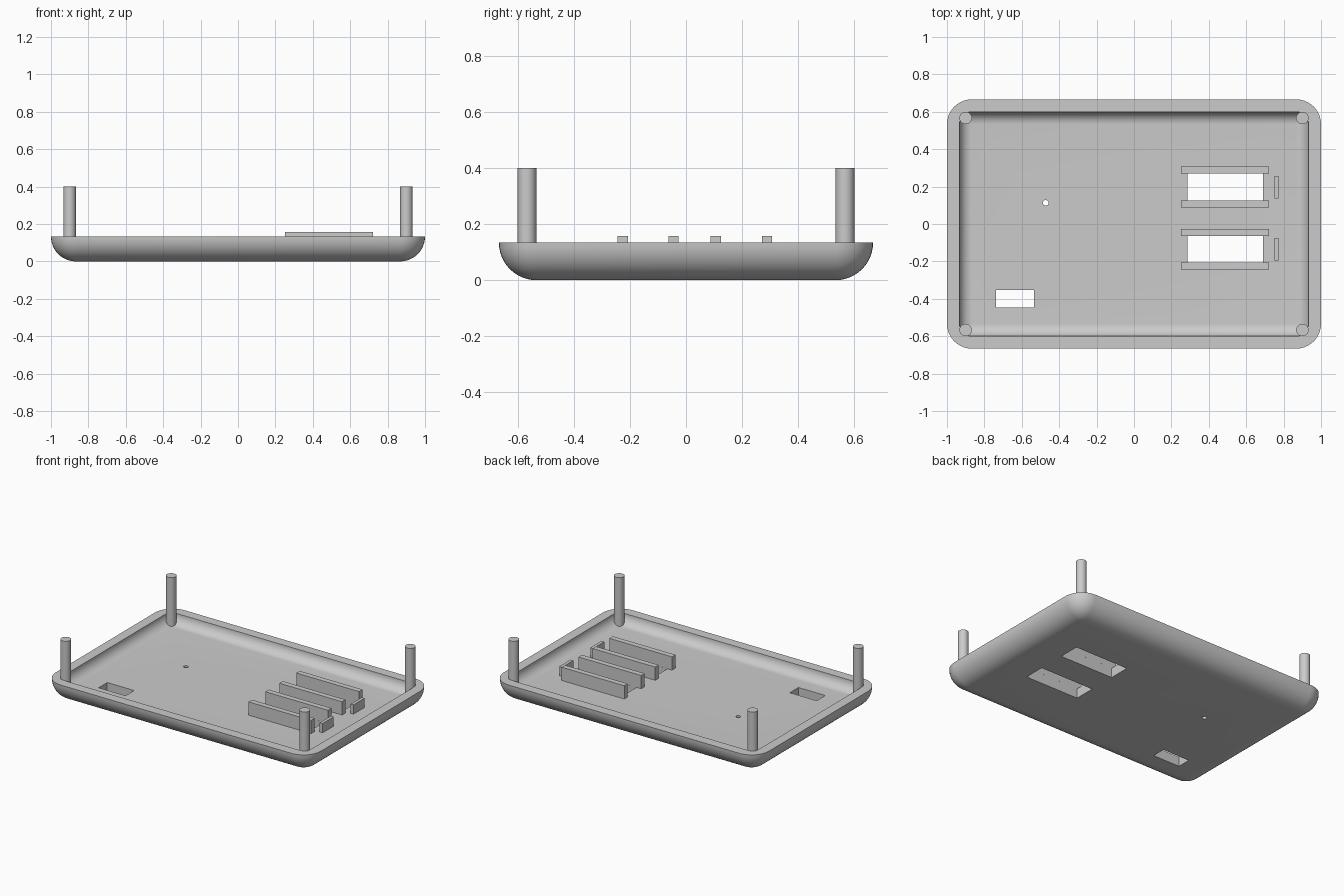
import bpy
import bmesh
from math import sin, cos, pi, radians

default = bpy.data.objects.get("Cube")
if default:
    bpy.data.objects.remove(default, do_unlink=True)

WALL = 0.0667            # wall and floor thickness
RIM = 0.1333             # rim height, also the outer edge radius
CORE_X, CORE_Y = 0.8667, 0.5333   # centres of the rounded corners

grey = bpy.data.materials.new("light grey")
grey.use_nodes = True
colour = (0.6, 0.6, 0.6, 1)
grey.diffuse_color = colour
grey.node_tree.nodes["Principled BSDF"].inputs["Base Color"].default_value = colour


def finish(name, bm):
    bmesh.ops.recalc_face_normals(bm, faces=bm.faces)
    mesh = bpy.data.meshes.new(name)
    bm.to_mesh(mesh)
    bm.free()
    mesh.materials.append(grey)
    obj = bpy.data.objects.new(name, mesh)
    bpy.context.collection.objects.link(obj)
    return obj


def box(name, x, y, z):
    """Box from (low, high) pairs."""
    bm = bmesh.new()
    bmesh.ops.create_cube(bm, size=1)
    for v in bm.verts:
        v.co = [sum(span) / 2 + c * (span[1] - span[0])
                for c, span in zip(v.co, (x, y, z))]
    return finish(name, bm)


def cylinder(name, x, y, radius, z):
    bm = bmesh.new()
    bmesh.ops.create_cone(bm, cap_ends=True, segments=32,
                          radius1=radius, radius2=radius, depth=z[1] - z[0])
    bmesh.ops.translate(bm, verts=bm.verts, vec=(x, y, sum(z) / 2))
    return finish(name, bm)


def smooth(obj):
    bpy.ops.object.select_all(action='DESELECT')
    obj.select_set(True)
    bpy.context.view_layer.objects.active = obj
    bpy.ops.object.shade_smooth_by_angle(angle=radians(30))


def ring(bm, radius, z, steps=10):
    """Rounded rectangle loop around the core rectangle."""
    verts = []
    for corner, (sx, sy) in enumerate(((1, 1), (-1, 1), (-1, -1), (1, -1))):
        for i in range(steps + 1):
            a = (corner + i / steps) * pi / 2
            verts.append(bm.verts.new((sx * CORE_X + radius * cos(a),
                                       sy * CORE_Y + radius * sin(a), z)))
    return verts


# Tray shell: rounded outside, over the rim, rounded inside
STEPS = 12
arc = [i / STEPS * pi / 2 for i in range(STEPS + 1)]
profile = [(RIM * sin(a), RIM - RIM * cos(a)) for a in arc]
profile += [(WALL * cos(a), RIM - WALL * sin(a)) for a in arc]
bm = bmesh.new()
rings = [ring(bm, r, z) for r, z in profile]
for lower, upper in zip(rings, rings[1:]):
    n = len(lower)
    for i in range(n):
        j = (i + 1) % n
        bm.faces.new((lower[i], lower[j], upper[j], upper[i]))
bm.faces.new(rings[0])
bm.faces.new(rings[-1])
bmesh.ops.remove_doubles(bm, verts=bm.verts, dist=0.0001)
tray = finish("tray", bm)

# Openings through the floor
through = (-0.1, 0.11)
window_x = (0.285, 0.69)
windows = {"rear": (0.125, 0.27), "front": (-0.207, -0.063)}
cutters = [box(side + "_window_cutter", window_x, y, through)
           for side, y in windows.items()]
cutters.append(box("slot_cutter", (-0.737, -0.534), (-0.447, -0.354), through))
cutters.append(cylinder("pinhole_cutter", -0.472, 0.113, 0.015, through))
bpy.context.view_layer.objects.active = tray
for cutter in cutters:
    cutter.hide_render = True
    mod = tray.modifiers.new("opening", 'BOOLEAN')
    mod.operation = 'DIFFERENCE'
    mod.solver = 'EXACT'
    mod.object = cutter
    bpy.ops.object.modifier_apply(modifier=mod.name)
    bpy.data.objects.remove(cutter, do_unlink=True)
smooth(tray)

# Guide ribs on both sides of each window, with a low stop plate at the end
RIB = 0.037
for side, (low, high) in windows.items():
    for label, y in (("front", (low - RIB, low)), ("back", (high, high + RIB))):
        box(f"{side}_window_{label}_rib", (0.25, 0.722), y, (WALL, 0.157))
    mid = (low + high) / 2
    box(side + "_window_stop", (0.752, 0.773), (mid - 0.06, mid + 0.06), (WALL, 0.13))

# Corner posts
for x_name, sx in (("left", 1), ("right", -1)):
    for y_name, sy in (("front", -1), ("back", 1)):
        smooth(cylinder(f"{y_name}_{x_name}_post", sx * 0.9, sy * 0.5667,
                        0.0333, (WALL, 0.4)))
